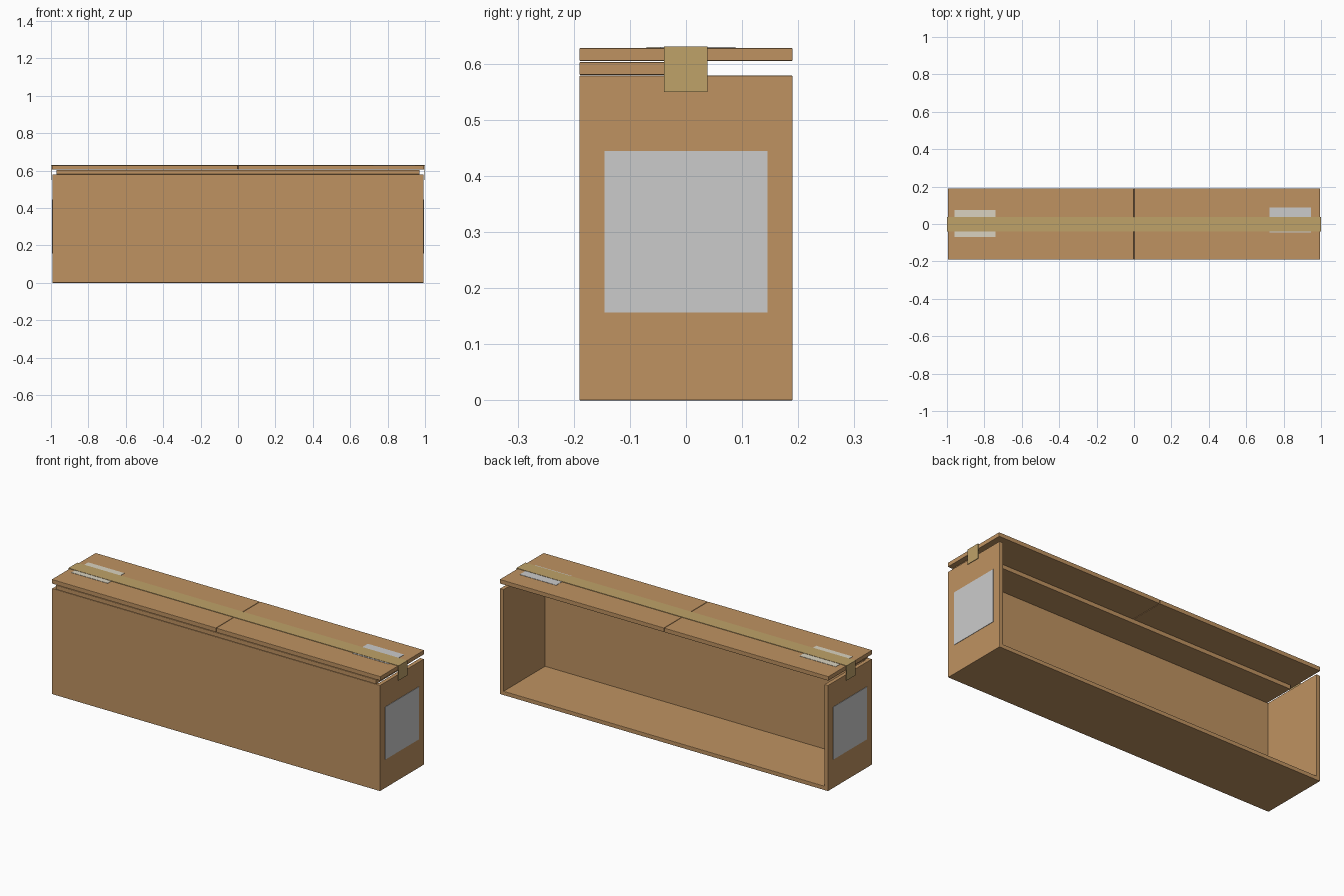
import bpy

if "Cube" in bpy.data.objects:
    bpy.data.objects.remove(bpy.data.objects["Cube"])


def material(name, color):
    m = bpy.data.materials.new(name)
    m.diffuse_color = (*color, 1)
    m.use_nodes = True
    m.node_tree.nodes["Principled BSDF"].inputs["Base Color"].default_value = m.diffuse_color
    return m


card = material("cardboard", (0.52, 0.29, 0.12))
tan = material("tape_tan", (0.52, 0.36, 0.14))
cream = material("label_cream", (0.70, 0.65, 0.53))


def box(name, x, y, z, mat=None, bevel=0.0):
    """Box spanning the given (min, max) ranges."""
    bpy.ops.mesh.primitive_cube_add(size=1, location=[(r[0] + r[1]) / 2 for r in (x, y, z)])
    ob = bpy.context.object
    ob.name = name
    ob.scale = [r[1] - r[0] for r in (x, y, z)]
    bpy.ops.object.transform_apply(location=False, rotation=False, scale=True)
    if mat:
        ob.data.materials.append(mat)
    if bevel:
        b = ob.modifiers.new("soft_edge", 'BEVEL')
        b.width = bevel
        b.segments = 2
    return ob


def span(a, b, side):
    return tuple(sorted((a * side, b * side)))


L, W, H, T = 0.993, 0.19, 0.579, 0.022   # half length, half width, wall height, board

# Carton shell, open at the back
box("bottom_panel", (-L, L), (-W, W), (0, T), card, 0.002)
box("front_wall", (-L, L), (-W, -W + T), (0.001, H), card, 0.002)

# Long inner flap covers only the front half
box("inner_flap", (-0.97, 0.97), (-W, 0.0), (0.58, 0.603), card, 0.002)

# End walls, outer top flaps, end labels and tape tabs on both ends
for side, tag in ((-1, "left"), (1, "right")):
    box(tag + "_end_wall", span(L - T, L, side), (-W, W), (0, H), card, 0.002)
    box(tag + "_top_flap", span(0.001, L + 0.002, side), (-W, W), (0.605, 0.628), card, 0.002)
    box(tag + "_end_label", span(L, L + 0.002, side), (-0.145, 0.145), (0.157, 0.445))
    box(tag + "_tape_tab", span(L + 0.004, 1.0, side), (-0.039, 0.038), (0.55, 0.631), tan)

# Tape strip and top labels
box("tape_strip", (-1.0, 1.0), (-0.039, 0.038), (0.6285, 0.631), tan)
box("top_label_cream", (-0.96, -0.74), (-0.07, 0.075), (0.628, 0.6295), cream)
box("top_label_grey", (0.725, 0.945), (-0.046, 0.088), (0.628, 0.6295))
